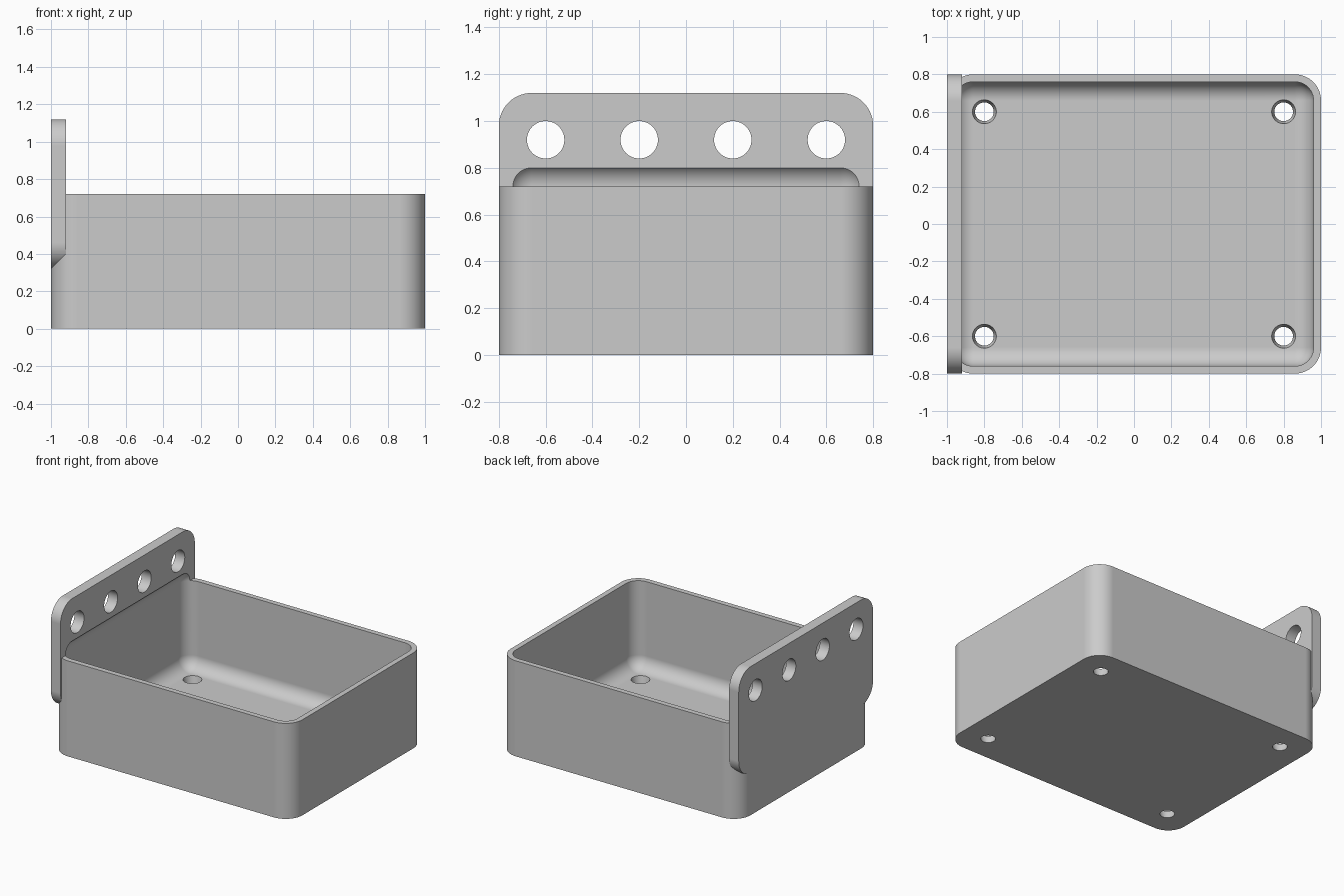
import bpy, bmesh, math
from mathutils import Matrix, Vector

default = bpy.data.objects.get("Cube")
if default:
    bpy.data.objects.remove(default, do_unlink=True)

grey = bpy.data.materials.new("light grey plastic")
grey.use_nodes = True
colour = (0.6, 0.6, 0.6, 1)
grey.diffuse_color = colour
grey.node_tree.nodes["Principled BSDF"].inputs["Base Color"].default_value = colour

RADIUS = 0.14   # outer corner radius
WALL = 0.04
FLOOR = 0.06
HEIGHT = 0.72
PLATE = 0.08    # hanging plate thickness


def make_object(name, bm):
    bmesh.ops.recalc_face_normals(bm, faces=bm.faces)
    mesh = bpy.data.meshes.new(name)
    bm.to_mesh(mesh)
    bm.free()
    mesh.materials.append(grey)
    obj = bpy.data.objects.new(name, mesh)
    bpy.context.collection.objects.link(obj)
    return obj


def rounded_box(name, low, high, radius, axis=None):
    """Box with rounded edges: those along one axis, or all of them."""
    low, high = Vector(low), Vector(high)
    bm = bmesh.new()
    bmesh.ops.create_cube(bm, size=1)
    for v in bm.verts:
        v.co = Vector([lo + (c + 0.5) * (hi - lo) for c, lo, hi in zip(v.co, low, high)])
    edges = [e for e in bm.edges if axis is None
             or abs((e.verts[1].co - e.verts[0].co).normalized()[axis]) > 0.9]
    bmesh.ops.bevel(bm, geom=edges, offset=radius, offset_type='OFFSET',
                    segments=14, profile=0.5, affect='EDGES')
    return make_object(name, bm)


def round_cutters(name, centres, r_low, r_high, depth, turn=Matrix()):
    bm = bmesh.new()
    for centre in centres:
        bmesh.ops.create_cone(bm, cap_ends=True, segments=48, radius1=r_low, radius2=r_high,
                              depth=depth, matrix=Matrix.Translation(centre) @ turn)
    return make_object(name, bm)


def combine(target, other, operation):
    mod = target.modifiers.new(operation.lower(), 'BOOLEAN')
    mod.operation = operation
    mod.solver = 'EXACT'
    mod.object = other
    bpy.context.view_layer.objects.active = target
    bpy.ops.object.modifier_apply(modifier=mod.name)
    bpy.data.objects.remove(other, do_unlink=True)


# Tray body joined with the upright hanging plate
tray = rounded_box("tray_with_hanging_plate", (-1, -0.8, 0), (1, 0.8, HEIGHT), RADIUS, axis=2)
plate = rounded_box("hanging_plate", (-1, -0.8, 0.32), (PLATE - 1, 0.8, 1.12), RADIUS, axis=0)
combine(tray, plate, 'UNION')

# Filleted cavity, which also scoops a shallow recess into the plate
inner = 0.1
cavity = rounded_box("cavity_cutter", (WALL - 1, WALL - 0.8, FLOOR),
                     (1 - WALL, 0.8 - WALL, HEIGHT + inner), inner)
combine(tray, cavity, 'DIFFERENCE')

# Row of hanging holes through the plate
hanging = round_cutters("hanging_hole_cutter",
                        [(PLATE / 2 - 1, -0.6 + 0.4 * i, 0.92) for i in range(4)],
                        0.08, 0.08, PLATE * 2, Matrix.Rotation(math.pi / 2, 4, 'Y'))
combine(tray, hanging, 'DIFFERENCE')

# Tapered drain holes through the floor, extended past both faces
taper = 0.014
drains = round_cutters("drain_hole_cutter",
                       [(x, y, FLOOR / 2) for x in (-0.8, 0.8) for y in (-0.6, 0.6)],
                       0.05 - taper / 2, 0.064 + taper / 2, FLOOR * 2)
combine(tray, drains, 'DIFFERENCE')

# Smooth curves, crisp edges, flat faces kept flat
bpy.ops.object.select_all(action='DESELECT')
tray.select_set(True)
bpy.context.view_layer.objects.active = tray
bpy.ops.object.shade_smooth_by_angle(angle=math.radians(30))
weighted = tray.modifiers.new("weighted_normals", 'WEIGHTED_NORMAL')
weighted.keep_sharp = True
